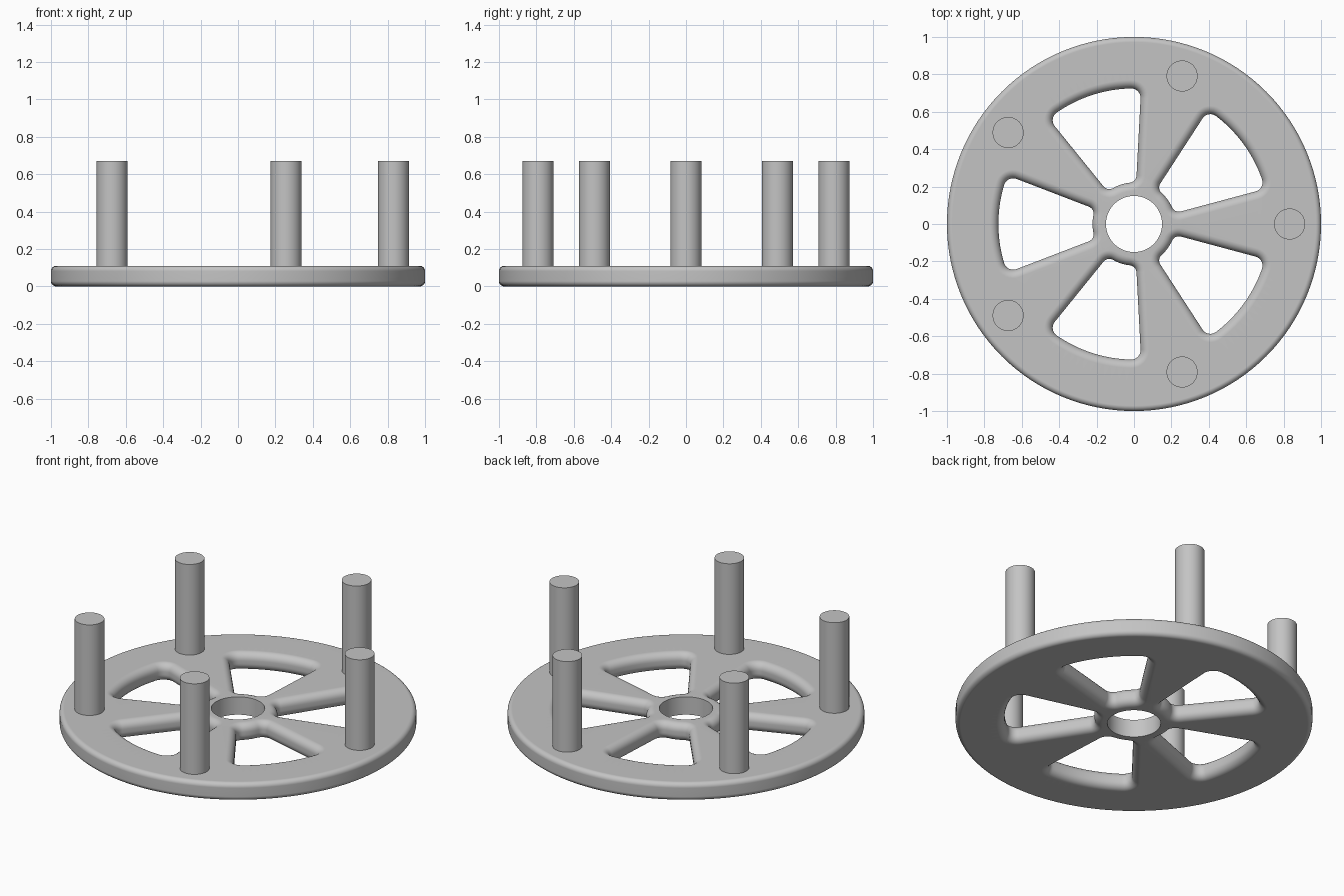
import bpy, bmesh
from math import sin, cos, pi, radians, asin, sqrt
from mathutils import Vector

cube = bpy.data.objects.get("Cube")
if cube:
    bpy.data.objects.remove(cube)

THICK = 0.11
SPOKES = 5

grey = bpy.data.materials.new("light grey")
grey.use_nodes = True
colour = (0.55, 0.55, 0.55, 1)
grey.diffuse_color = colour
grey.node_tree.nodes["Principled BSDF"].inputs["Base Color"].default_value = colour


def arc(centre, radius, start, end, steps, outward=1):
    """Points on an arc, each with the normal pointing out of the outline."""
    result = []
    for i in range(steps + 1):
        a = start + (end - start) * i / steps
        n = Vector((cos(a), sin(a)))
        result.append((centre + n * radius, n * outward))
    return result


def window(turn, inner=0.222, outer=0.725, half=radians(21), r_in=0.04, r_out=0.05):
    """Rounded sector outline between two spokes."""
    ro, ri = outer - r_out, inner + r_in
    ao, ai = half - asin(r_out / ro), half - asin(r_in / ri)
    at = lambda r, a: Vector((cos(a + turn) * r, sin(a + turn) * r))
    o = Vector((0, 0))
    side = pi / 2 + half
    pts = arc(o, outer, turn - ao, turn + ao, 24)
    pts += arc(at(ro, ao), r_out, turn + ao, turn + side, 8)[1:]
    pts += arc(at(ri, ai), r_in, turn + side, turn + pi + ai, 8)
    pts += arc(o, inner, turn + ai, turn - ai, 10, -1)[1:-1]
    pts += arc(at(ri, -ai), r_in, turn + pi - ai, turn + 2 * pi - side, 8)
    pts += arc(at(ro, -ao), r_out, turn - side, turn - ao, 8)[:-1]
    return pts


def fillet_profile(radius, steps=6):
    """(offset, z) pairs from the bottom face to the top face."""
    low = [(radius * (1 - sin(pi / 2 * i / steps)),
            radius * (1 - cos(pi / 2 * i / steps))) for i in range(steps + 1)]
    return low + [(d, THICK - z) for d, z in reversed(low)]


def add_wall(bm, outline, profile, sign):
    """Skin an outline along a profile; return its bottom and top edges."""
    rings = [[bm.verts.new((*(p + n * d * sign), z)) for p, n in outline]
             for d, z in profile]
    count = len(outline)
    for a, b in zip(rings, rings[1:]):
        for i in range(count):
            j = (i + 1) % count
            bm.faces.new((a[i], a[j], b[j], b[i]))
    return [[bm.edges.get((r[i], r[(i + 1) % count])) for i in range(count)]
            for r in (rings[0], rings[-1])]


def finish(bm, name):
    bmesh.ops.recalc_face_normals(bm, faces=bm.faces)
    mesh = bpy.data.meshes.new(name)
    bm.to_mesh(mesh)
    bm.free()
    mesh.materials.append(grey)
    obj = bpy.data.objects.new(name, mesh)
    bpy.context.collection.objects.link(obj)
    bpy.ops.object.select_all(action="DESELECT")
    obj.select_set(True)
    bpy.context.view_layer.objects.active = obj
    bpy.ops.object.shade_smooth_by_angle(angle=radians(35))
    return obj


# Spoked disc: rounded rim, plain centre bore and five rounded windows
bm = bmesh.new()
origin = Vector((0, 0))
walls = [
    add_wall(bm, arc(origin, 1, 0, 2 * pi, 128)[:-1], fillet_profile(0.028), -1),
    add_wall(bm, arc(origin, 0.15, 0, 2 * pi, 64)[:-1], [(0, 0), (0, THICK)], 1),
]
for k in range(SPOKES):
    walls.append(add_wall(bm, window(pi / 5 + k * 2 * pi / SPOKES),
                          fillet_profile(0.045), 1))
for level in (0, 1):
    edges = [e for wall in walls for e in wall[level]]
    bmesh.ops.triangle_fill(bm, use_beauty=True, use_dissolve=False, edges=edges)
disc = finish(bm, "spoked_disc")
weighted = disc.modifiers.new("Flat faces", "WEIGHTED_NORMAL")
weighted.keep_sharp = True

# Upright pegs, one in line with each spoke
PEG_TOP, PEG_BASE = 0.67, 0.1
for k in range(SPOKES):
    a = k * 2 * pi / SPOKES
    bm = bmesh.new()
    bmesh.ops.create_cone(bm, cap_ends=True, segments=48, radius1=0.083,
                          radius2=0.083, depth=PEG_TOP - PEG_BASE)
    bmesh.ops.translate(bm, verts=bm.verts, vec=(
        0.832 * cos(a), 0.832 * sin(a), (PEG_TOP + PEG_BASE) / 2))
    finish(bm, "peg_%d" % (k + 1))
